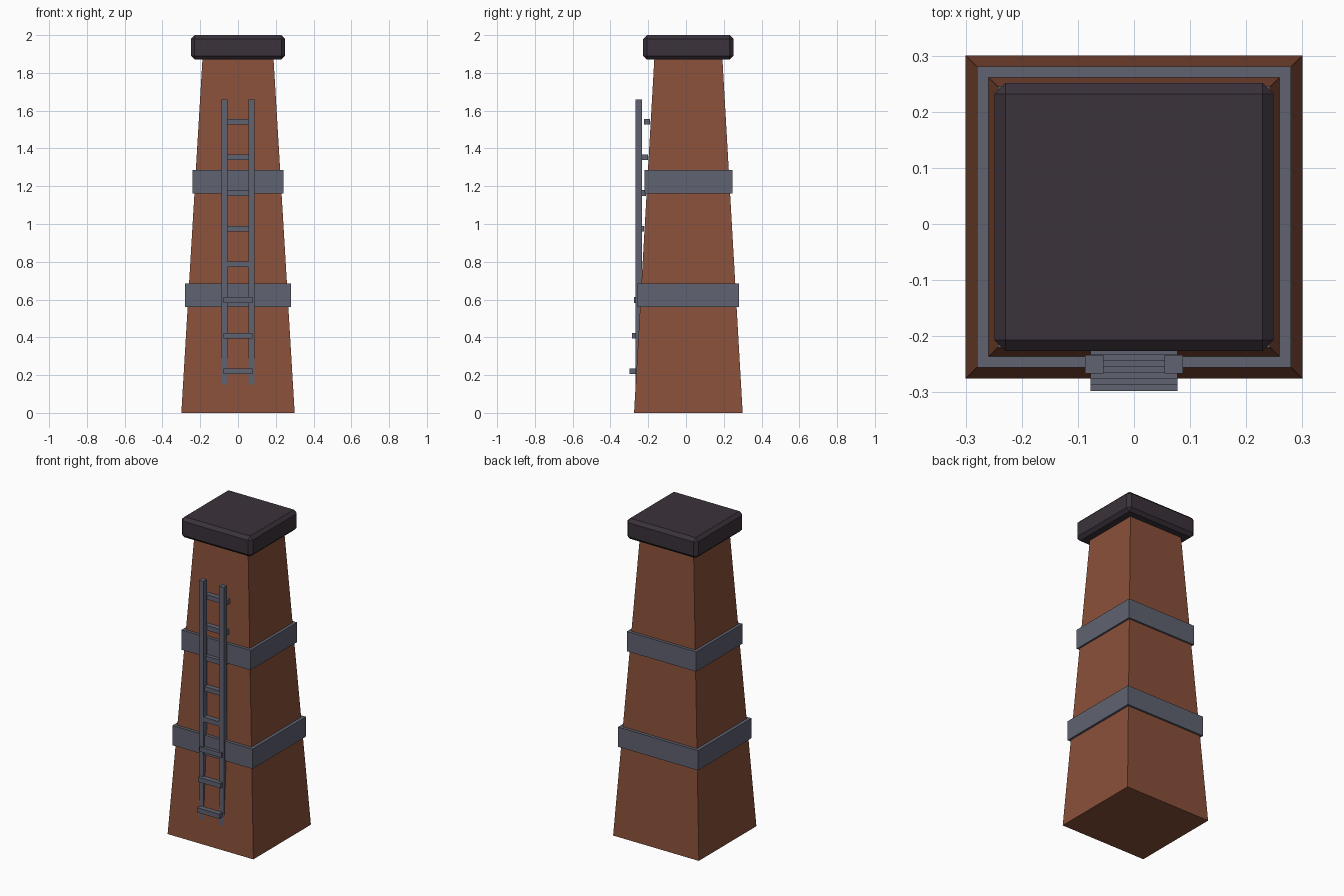
import bpy
import bmesh
from mathutils import Vector

if "Cube" in bpy.data.objects:
    bpy.data.objects.remove(bpy.data.objects["Cube"], do_unlink=True)


def material(name, rgb):
    m = bpy.data.materials.new(name)
    m.use_nodes = True
    m.diffuse_color = (*rgb, 1)
    m.node_tree.nodes["Principled BSDF"].inputs["Base Color"].default_value = (*rgb, 1)
    return m


brick = material("brick_brown", (0.25, 0.08, 0.041))
steel = material("steel_grey", (0.115, 0.122, 0.16))
soot = material("soot_black", (0.043, 0.032, 0.043))


def box(name, size, centre, mat, taper=(1, 1), bevel=0):
    """Box with an optional taper of its top and chamfered edges."""
    bm = bmesh.new()
    bmesh.ops.create_cube(bm, size=1)
    for v in bm.verts:
        top = v.co.z > 0
        v.co = Vector(a * b for a, b in zip(v.co, size))
        if top:
            v.co.x *= taper[0]
            v.co.y *= taper[1]
    if bevel:
        bmesh.ops.bevel(bm, geom=bm.edges[:], offset=bevel, segments=1,
                        affect='EDGES', profile=0.5)
    mesh = bpy.data.meshes.new(name)
    bm.to_mesh(mesh)
    bm.free()
    mesh.materials.append(mat)
    obj = bpy.data.objects.new(name, mesh)
    obj.location = centre
    bpy.context.collection.objects.link(obj)
    return obj


MID_Y = 0.0125

# Tapered chimney stack and its chamfered cap
box("stack", (0.6, 0.575, 1.9), (0, MID_Y, 0.95), brick, taper=(0.622, 0.622))
box("cap", (0.498, 0.478, 0.13), (0, MID_Y, 1.935), soot, bevel=0.02)

# Metal bands around the stack
box("lower_band", (0.56, 0.536, 0.125), (0, MID_Y, 0.622), steel)
box("upper_band", (0.484, 0.465, 0.125), (0, MID_Y, 1.223), steel)

# Upright ladder rails
for side, x in (("left", 0.071), ("right", -0.071)):
    box(side + "_rail", (0.033, 0.033, 1.51), (x, -0.25, 0.905), steel)

# Rungs follow the slope of the stack
RUNGS = 8
for i in range(RUNGS):
    t = i / (RUNGS - 1)
    box(f"rung_{i + 1}", (0.155, 0.032, 0.03),
        (0, -0.282 + 0.076 * t, 0.22 + 1.322 * t), steel)
